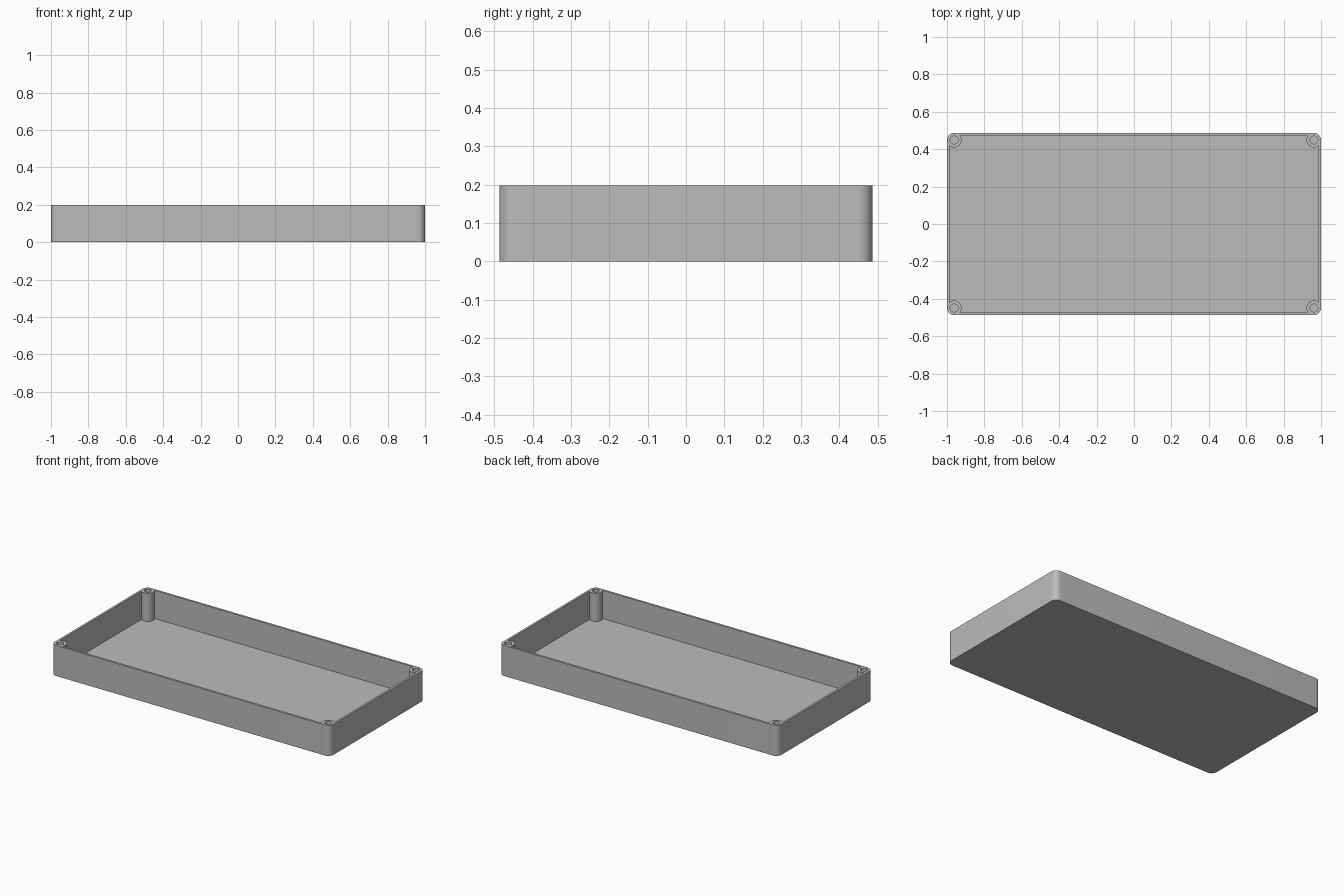
import bpy, bmesh, math

if "Cube" in bpy.data.objects:
    bpy.data.objects.remove(bpy.data.objects["Cube"], do_unlink=True)

HALF_X, HALF_Y, HEIGHT = 1.0, 0.487, 0.198
CORNER, WALL, FLOOR = 0.038, 0.014, 0.015
BOSS, HOLE = 0.04, 0.021
CX, CY = HALF_X - CORNER, HALF_Y - CORNER
SIGNS = [(1, 1), (-1, 1), (-1, -1), (1, -1)]

grey = bpy.data.materials.new("grey plastic")
grey.use_nodes = True
colour = (0.5, 0.5, 0.5, 1)
grey.diffuse_color = colour
grey.node_tree.nodes["Principled BSDF"].inputs["Base Color"].default_value = colour


def arc(cx, cy, radius, start, end, steps):
    return [(cx + radius * math.cos(start + (end - start) * i / steps),
             cy + radius * math.sin(start + (end - start) * i / steps))
            for i in range(steps + 1)]


def outline(radius, start, end, steps):
    """Four corner arcs, turned a quarter each, joined by straight sides."""
    points = []
    for k, (sx, sy) in enumerate(SIGNS):
        corner = arc(0, 0, radius, start, end, steps)
        for x, y in corner:
            for _ in range(k):
                x, y = -y, x
            points.append((sx * CX + x, sy * CY + y))
    return points


def prism(name, points, bottom, top):
    bm = bmesh.new()
    base = bm.faces.new([bm.verts.new((x, y, bottom)) for x, y in points])
    result = bmesh.ops.extrude_face_region(bm, geom=[base])
    moved = [v for v in result["geom"] if isinstance(v, bmesh.types.BMVert)]
    bmesh.ops.translate(bm, verts=moved, vec=(0, 0, top - bottom))
    bmesh.ops.recalc_face_normals(bm, faces=bm.faces)
    mesh = bpy.data.meshes.new(name)
    bm.to_mesh(mesh)
    bm.free()
    mesh.materials.append(grey)
    obj = bpy.data.objects.new(name, mesh)
    bpy.context.collection.objects.link(obj)
    return obj


# Tray body with rounded vertical corners
tray = prism("tray", outline(CORNER, 0, math.pi / 2, 12), 0, HEIGHT)

# Cavity whose corners wrap round the screw bosses
reach = CORNER - WALL
side = math.sqrt(BOSS ** 2 - reach ** 2)
start = math.atan2(-side, reach)
end = math.atan2(reach, -side) - 2 * math.pi
cutters = [prism("cavity_cutter", outline(BOSS, start, end, 20), FLOOR, HEIGHT + 0.1)]

# Screw holes down the bosses
for sx, sy in SIGNS:
    circle = arc(sx * CX, sy * CY, HOLE, 0, 2 * math.pi, 32)[:-1]
    cutters.append(prism("screw_hole_cutter", circle, FLOOR, HEIGHT + 0.1))

bpy.context.view_layer.objects.active = tray
tray.select_set(True)
for cutter in cutters:
    cut = tray.modifiers.new("cut", "BOOLEAN")
    cut.operation = "DIFFERENCE"
    cut.solver = "EXACT"
    cut.object = cutter
    bpy.ops.object.modifier_apply(modifier=cut.name)
    bpy.data.objects.remove(cutter, do_unlink=True)

bpy.ops.object.shade_smooth_by_angle(angle=math.radians(30))
